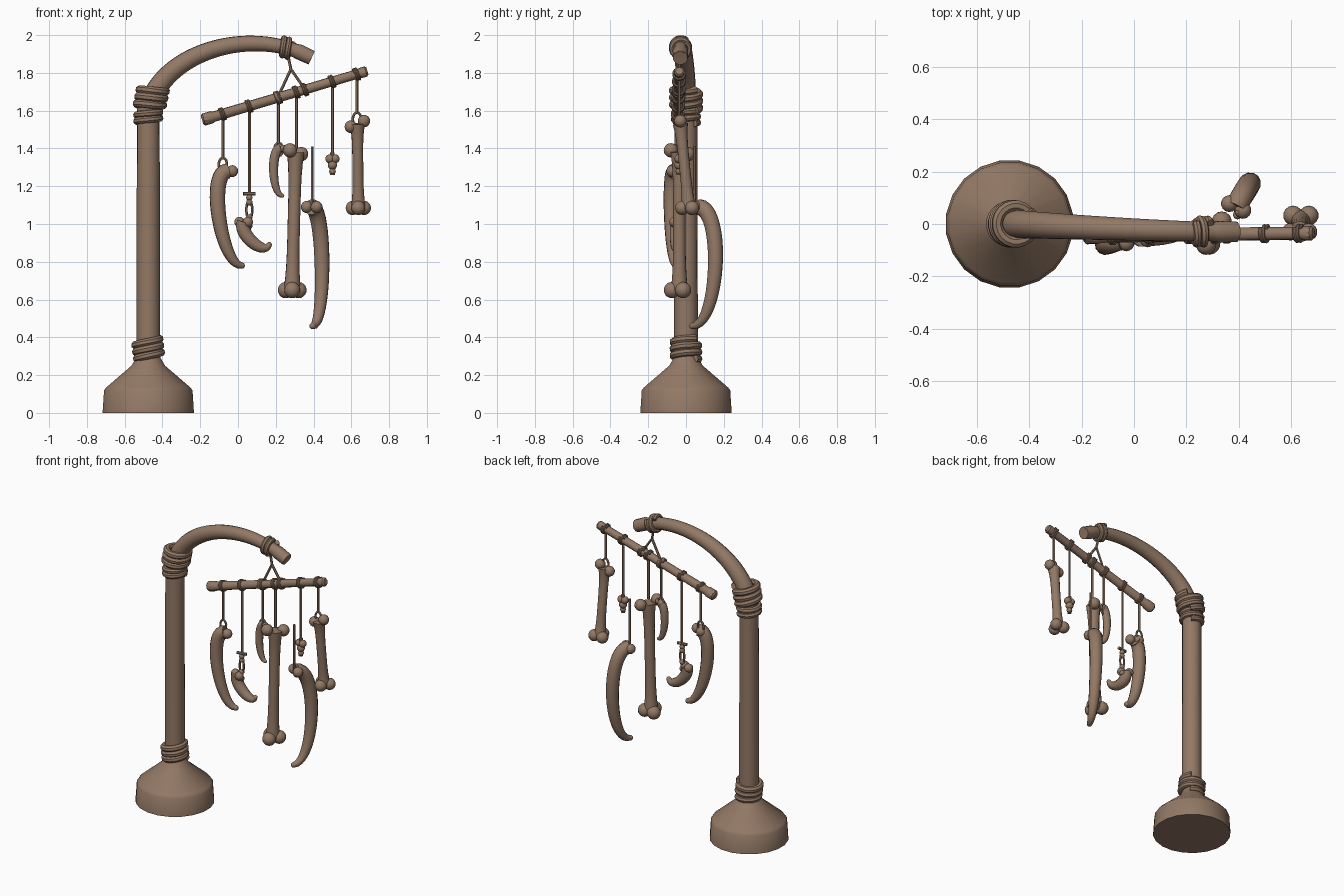
import bpy, bmesh, math
from mathutils import Vector
from mathutils.geometry import interpolate_bezier

cube = bpy.data.objects.get("Cube")
if cube:
    bpy.data.objects.remove(cube, do_unlink=True)

brown = bpy.data.materials.new("weathered_brown")
brown.use_nodes = True
brown.diffuse_color = (.29, .19, .13, 1)
shader = brown.node_tree.nodes["Principled BSDF"]
shader.inputs["Base Color"].default_value = brown.diffuse_color


def finish(name, bm):
    mesh = bpy.data.meshes.new(name)
    bmesh.ops.recalc_face_normals(bm, faces=bm.faces[:])
    bm.to_mesh(mesh)
    bm.free()
    mesh.materials.append(brown)
    mesh.shade_smooth()
    mesh.set_sharp_from_angle(angle=math.radians(35))
    obj = bpy.data.objects.new(name, mesh)
    bpy.context.collection.objects.link(obj)


def ball(bm, centre, radius):
    made = bmesh.ops.create_uvsphere(bm, u_segments=14, v_segments=10, radius=radius)
    bmesh.ops.translate(bm, verts=made["verts"], vec=centre)


def sweep(bm, path, radii, sides):
    """Sweep a circle of changing radius along a path, with closed ends."""
    side, rings = None, []
    for i, (point, radius) in enumerate(zip(path, radii)):
        ahead = path[min(i + 1, len(path) - 1)]
        behind = path[max(i - 1, 0)]
        tangent = (ahead - behind).normalized()
        if side is None:
            side = tangent.orthogonal()
        side = (side - tangent * side.dot(tangent)).normalized()
        other = tangent.cross(side)
        angles = [math.tau * k / sides for k in range(sides)]
        rings.append([bm.verts.new(point + radius * (side * math.cos(a) + other * math.sin(a)))
                      for a in angles])
    for ring, following in zip(rings, rings[1:]):
        for k in range(sides):
            n = (k + 1) % sides
            bm.faces.new((ring[k], ring[n], following[n], following[k]))
    bm.faces.new(rings[0])
    bm.faces.new(rings[-1])


def tube(name, path, radii, sides=12):
    bm = bmesh.new()
    sweep(bm, [Vector(p) for p in path], radii, sides)
    finish(name, bm)


def coil(name, centre, axis, radius, thick, turns):
    """Rope wound tightly around an axis."""
    centre, axis = Vector(centre), Vector(axis).normalized()
    across = axis.orthogonal().normalized()
    other = axis.cross(across)
    path, segments = [], 20
    for i in range(turns * segments + 1):
        turn = i / segments
        angle = math.tau * turn
        rise = axis * (turn - turns / 2) * thick * 1.7
        path.append(centre + rise + radius * (across * math.cos(angle) + other * math.sin(angle)))
    tube(name, path, [thick] * len(path), 8)


def cord(name, top, bottom, thick=.008):
    tube(name, (top, bottom), (thick, thick), 6)


def cord_loop(name, centre, width, height):
    angles = [math.tau * i / 14 for i in range(15)]
    path = [Vector(centre) + Vector((width * math.sin(a), 0, height * math.cos(a))) for a in angles]
    tube(name, path, [.007] * len(path), 6)


def tusk(name, start, end, bow, radius):
    """Bowed horn that tapers to a round tip below a pair of knobs."""
    start, end, bow = Vector(start), Vector(end), Vector(bow)
    steps = 20
    path = interpolate_bezier(start, start + bow, end + bow, end, steps + 1)
    radii = [radius * (1 - .6 * (i / steps) ** 3) for i in range(steps + 1)]
    bm = bmesh.new()
    sweep(bm, path, radii, 12)
    ball(bm, end, radii[-1])
    knob_offset = Vector((radius * .6, -radius * .3, 0))
    for sign in (-1, 1):
        ball(bm, start + sign * knob_offset, radius * .75)
    finish(name, bm)


def bone(name, top, bottom, spread, radius):
    """Flared shaft with two knobs on top and three below."""
    top, bottom, spread = Vector(top), Vector(bottom), Vector(spread)
    steps = 12
    path = [top.lerp(bottom, i / steps) for i in range(steps + 1)]
    radii = [radius * (1 + .4 * (2 * i / steps - 1) ** 4) for i in range(steps + 1)]
    bm = bmesh.new()
    sweep(bm, path, radii, 14)
    for sign in (-1, 1):
        ball(bm, top + sign * spread, radius * 1.15)
    for k in range(3):
        angle = math.tau * k / 3 + math.pi / 6
        around = Vector((math.cos(angle), math.sin(angle), 0))
        ball(bm, bottom + around * radius * 1.2, radius * 1.3)
    finish(name, bm)


# Turned foot with a faceted rim
post_x = -.475
foot_profile = ((0, .245), (.12, .237), (.135, .225), (.25, .09), (.3, .06))
tube("foot", [(post_x, 0, z) for z, r in foot_profile], [r for z, r in foot_profile], 20)

# Post and arched arm with a thicker tip
tube("post", ((post_x, 0, .25), (post_x, 0, 1.68)), (.063, .06), 16)
arch = interpolate_bezier(Vector((post_x, 0, 1.6)), Vector((-.42, 0, 1.9)),
                          Vector((.06, -.03, 2.06)), Vector((.39, -.03, 1.88)), 32)
tube("arm", arch, [.057 - .022 * i / 31 for i in range(32)], 14)
tube("arm_tip", (arch[-4], arch[-3], arch[-1]), (.036, .042, .04))

# Rope bindings
coil("lower_binding", (post_x, 0, .335), (-.12, 0, 1), .067, .021, 3)
coil("upper_binding", (post_x, 0, 1.565), (0, 0, 1), .062, .019, 2)
coil("joint_binding", (-.46, 0, 1.665), (.2, 0, 1), .07, .022, 3)
coil("arm_binding", arch[-5], arch[-4] - arch[-6], .046, .016, 2)

# Tilted crossbar with thicker ends
bar_left, bar_right = Vector((-.19, -.045, 1.55)), Vector((.685, -.035, 1.81))
slope = bar_right - bar_left


def on_bar(x):
    return bar_left + slope * (x - bar_left.x) / slope.x


tube("crossbar", [bar_left + slope * t for t in (0, .01, .06, .07, .95, .96, .99, 1)],
     (.024, .033, .033, .028, .025, .028, .028, .02), 10)

# Forked hanger below the arm
fork = Vector((.28, -.035, 1.82))
cord("hanger_stem", arch[-5], fork)
for x in (.21, .355):
    cord("hanger_branch", fork, on_bar(x))
    coil("hanger_knot", on_bar(x), slope, .03, .007, 2)

# Knotted cords: position along the bar, lower end, whether it ends in a loop
for x, bottom, looped in ((-.08, 1.35, True), (.06, 1.15, False), (.215, 1.43, True),
                          (.31, 1.4, False), (.5, 1.35, False), (.63, 1.59, True)):
    top = on_bar(x)
    coil("cord_knot", top, slope, .03, .007, 2)
    cord("hanging_cord", top, (x, top.y, bottom))
    if looped:
        cord_loop("cord_loop", (x, top.y, bottom - .035), .022, .035)
cord("loose_cord", (.393, .045, 1.41), (.393, .045, 1.1))

# Tusks and claw
tusk("left_tusk", (-.055, -.06, 1.28), (.02, -.05, .78), (-.11, -.03, 0), .042)
tusk("thin_tusk", (.225, -.04, 1.4), (.235, -.04, 1.15), (-.055, 0, 0), .026)
tusk("large_tusk", (.39, .065, 1.09), (.395, .035, .46), (.07, .14, 0), .043)
tusk("small_claw", (.03, -.05, 1.01), (.165, -.05, .89), (-.03, 0, -.06), .037)

# Bones
bone("long_bone", (.305, -.035, 1.38), (.287, -.035, .65), (.03, .045, -.01), .033)
bone("right_bone", (.632, -.03, 1.53), (.637, .015, 1.085), (.035, 0, .015), .029)

# Bead pendant
bead = Vector((.5, -.037, 1.345))
bead_drop = Vector((0, 0, -.033))
pendant = bmesh.new()
sweep(pendant, (bead - bead_drop, bead + bead_drop * 2.6), (.012, .014), 10)
for sign in (-1, 1):
    ball(pendant, bead + Vector((sign * .014, 0, 0)), .024)
for k in (1, 2):
    ball(pendant, bead + bead_drop * k, .032 - .007 * k)
finish("bead_pendant", pendant)

# Toggle, knots and loop above the claw
tie = Vector((.06, -.045, 1.16))
half_toggle = Vector((.032, .005, 0))
tube("toggle", (tie - half_toggle, tie + half_toggle), (.01, .01), 8)
knots = bmesh.new()
for drop in (.02, .045, .125, .17):
    ball(knots, tie - Vector((0, 0, drop)), .017)
finish("tie_knots", knots)
cord_loop("claw_loop", tie - Vector((0, 0, .085)), .016, .045)
cord("claw_tie", tie - Vector((0, 0, .12)), tie - Vector((0, 0, .19)))
